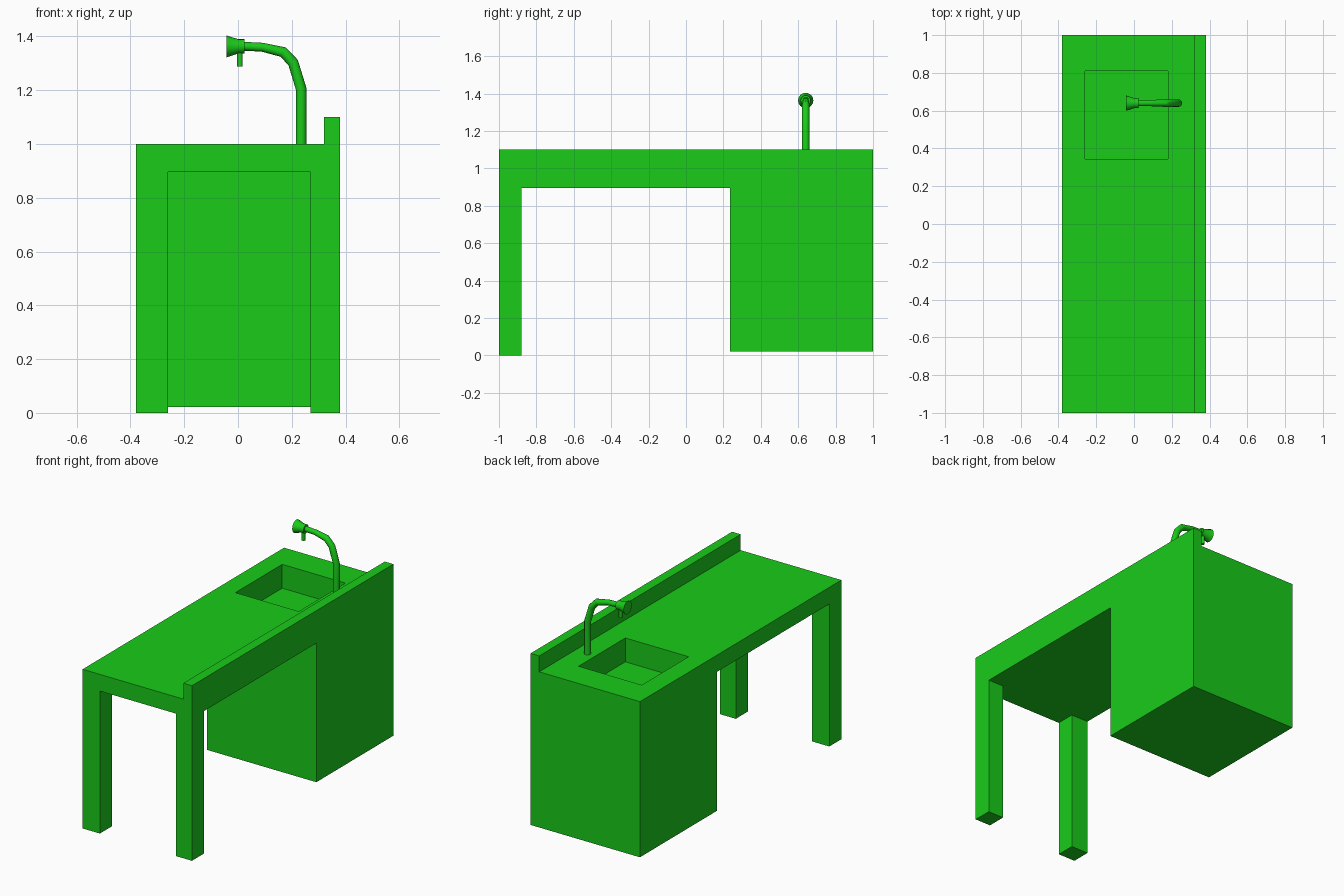
import bpy, bmesh
from math import pi, cos, sin, radians

if "Cube" in bpy.data.objects:
    bpy.data.objects.remove(bpy.data.objects["Cube"])

green = bpy.data.materials.new("green")
green.diffuse_color = (0.01, 0.6, 0.01, 1)
green.use_nodes = True
green.node_tree.nodes["Principled BSDF"].inputs["Base Color"].default_value = green.diffuse_color
FY = 0.64  # tap position along the counter


def make(name, bm):
    bmesh.ops.recalc_face_normals(bm, faces=bm.faces)
    me = bpy.data.meshes.new(name)
    bm.to_mesh(me)
    bm.free()
    ob = bpy.data.objects.new(name, me)
    bpy.context.collection.objects.link(ob)
    me.materials.append(green)
    return ob


def prism(name, profile, y0, y1):
    """Extrude an x-z profile along y."""
    bm = bmesh.new()
    face = bm.faces.new([bm.verts.new((x, y0, z)) for x, z in profile])
    ext = bmesh.ops.extrude_face_region(bm, geom=[face])["geom"]
    verts = [v for v in ext if isinstance(v, bmesh.types.BMVert)]
    bmesh.ops.translate(bm, verts=verts, vec=(0, y1 - y0, 0))
    return make(name, bm)


def activate(ob):
    bpy.ops.object.select_all(action='DESELECT')
    ob.select_set(True)
    bpy.context.view_layer.objects.active = ob


def cut(ob, x0, x1, y0, y1, z0, z1):
    """Carve a box out of an object."""
    c = prism("cutter", [(x0, z0), (x1, z0), (x1, z1), (x0, z1)], y0, y1)
    c.hide_render = True
    mod = ob.modifiers.new("cut", 'BOOLEAN')
    mod.operation, mod.solver, mod.object = 'DIFFERENCE', 'EXACT', c
    activate(ob)
    bpy.ops.object.modifier_apply(modifier=mod.name)
    bpy.data.objects.remove(c)


def lathe(name, profile, place, sides=16):
    """Spin (radius, height) rings into a closed solid; place maps it into the model."""
    bm = bmesh.new()
    rings = [[bm.verts.new(place(r * cos(2 * pi * i / sides),
                                 r * sin(2 * pi * i / sides), h))
              for i in range(sides)] for r, h in profile]
    for a, b in zip(rings, rings[1:]):
        for i in range(sides):
            j = (i + 1) % sides
            bm.faces.new((a[i], a[j], b[j], b[i]))
    bm.faces.new(rings[0])
    bm.faces.new(rings[-1])
    return make(name, bm)


# Counter with splashback, cabinet and legs carved from one block
counter = prism("sink_counter", [(-.38, 0), (.38, 0), (.38, 1.1), (.32, 1.1),
                                 (.32, 1), (-.38, 1)], -1, 1)
cut(counter, -.5, .5, -.88, .235, -.1, .895)      # knee space
cut(counter, -.26, .27, -1.1, -.5, -.1, .895)     # gap between legs
cut(counter, -.5, .5, .1, 1.1, -.1, .022)         # cabinet raised off floor
cut(counter, -.26, .18, .345, .81, .85, 1.2)      # sink basin

# Bent tap pipe
path = [(.235, .99, .02), (.235, 1.205, .02), (.205, 1.303, .02),
        (.168, 1.342, .02), (.09, 1.36, .0165), (.01, 1.364, .0165)]
curve = bpy.data.curves.new("tap_pipe", 'CURVE')
curve.dimensions = '3D'
curve.bevel_depth = 1
curve.bevel_resolution = 4
curve.use_fill_caps = True
spline = curve.splines.new('POLY')
spline.points.add(len(path) - 1)
for p, (x, z, r) in zip(spline.points, path):
    p.co, p.radius = (x, FY, z, 1), r
pipe = bpy.data.objects.new("tap_pipe", curve)
bpy.context.collection.objects.link(pipe)
curve.materials.append(green)
activate(pipe)
bpy.ops.object.convert(target='MESH')
pipe = bpy.context.view_layer.objects.active

# Flared handle and small spout
handle = lathe("tap_handle", [(.027, .025), (.027, 0), (.041, -.043)],
               lambda a, b, h: (h, FY + a, 1.363 + b))
spout = lathe("tap_spout", [(.0105, 1.288), (.0105, 1.35)],
              lambda a, b, h: (.007 + a, FY + b, h), 12)

for ob in (pipe, handle, spout):
    activate(ob)
    bpy.ops.object.shade_smooth_by_angle(angle=radians(32))
